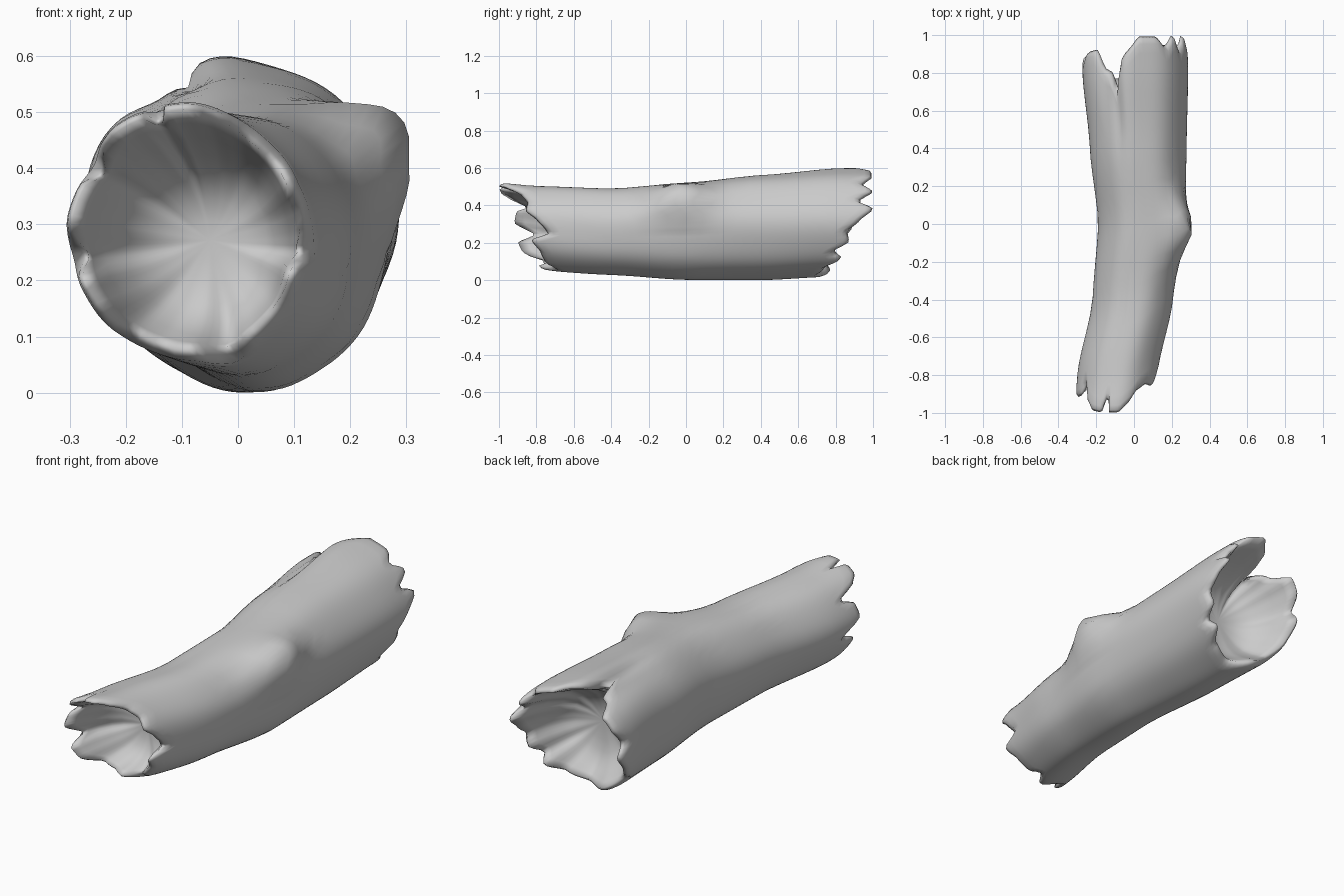
import bpy, bmesh
from math import sin, cos, radians, exp

if "Cube" in bpy.data.objects:
    bpy.data.objects.remove(bpy.data.objects["Cube"])

SEGMENTS = 90

# Trunk sections: y, centre x, centre z, half width, half height
SECTIONS = [(-1.0, -.122, .29, .2, .225), (-.8, -.093, .275, .212, .225),
            (-.4, -.013, .26, .212, .23), (0, .03, .265, .228, .26),
            (.4, .008, .283, .255, .28), (.8, -.01, .305, .28, .285),
            (1.0, -.01, .31, .274, .28)]

# Broken rims: angle around the trunk, y of the edge
FRONT = [(0, -.76), (12, -.8), (25, -.86), (40, -.85), (55, -.88), (70, -.96), (82, -1),
         (96, -1), (102, -.91), (109, -1), (125, -.99), (135, -.95), (146, -.85),
         (158, -.91), (175, -.92), (190, -.81), (203, -.9), (218, -.88), (235, -.77),
         (252, -.76), (270, -.79), (285, -.71), (300, -.76), (320, -.78), (342, -.83),
         (352, -.74), (360, -.76)]
BACK = [(0, .92), (15, 1), (26, .92), (38, 1), (50, .94), (64, .99), (84, .99), (97, .92),
        (105, .87), (112, .7), (119, .8), (128, .82), (140, .92), (155, .91),
        (172, .85), (185, .89), (205, .82), (225, .74), (250, .77), (275, .71),
        (300, .75), (315, .83), (325, .79), (337, .87), (350, .86), (360, .92)]


def lookup(table, key):
    """Eased interpolation of the remaining columns of a table."""
    key = min(max(key, table[0][0]), table[-1][0])
    for a, b in zip(table, table[1:]):
        if key <= b[0]:
            t = (key - a[0]) / (b[0] - a[0])
            t = .5 * t + .5 * t * t * (3 - 2 * t)
            return [p + (q - p) * t for p, q in zip(a[1:], b[1:])]


def bell(value, centre, width):
    return exp(-((value - centre) / width) ** 2)


def surface(deg, y, scale=1.0):
    """Point on the trunk at an angle and a length, shrunk for inner walls."""
    cx, cz, rx, rz = lookup(SECTIONS, y)
    a = radians(deg)
    swell = 1 + .015 * sin(3 * a + 2 * y) + .01 * sin(7 * a + 1.5 * y)
    swell += .4 * bell(deg, 36, 22) * bell(y, -.03, .14)      # broken branch knot
    swell += .02 * bell(deg, 97, 12) * bell(y, .9, .3)
    swell -= .11 * bell(deg, 122, 14) * bell(y, .9, .4)       # sunken side of the split
    swell -= .06 * bell(deg, 111, 6) * bell(y, .6, .2)        # split in the bark
    swell -= .12 * bell(deg, 300, 40) * bell(y, -.85, .1)     # lower lip curling in
    return (cx + rx * cos(a) * swell * scale, y, cz + rz * sin(a) * swell * scale)


def column(deg):
    """One lengthwise strip: front hollow, rim, bark, rim, back hollow."""
    f, b = lookup(FRONT, deg)[0], lookup(BACK, deg)[0]
    # Notches between the splinters bend inward
    f_lip = .98 - .8 * max(0, f - sum(lookup(FRONT, (deg + d) % 360)[0] for d in (-14, 14)) / 2)
    b_lip = .98 + .6 * min(0, b - sum(lookup(BACK, (deg + d) % 360)[0] for d in (-14, 14)) / 2)
    hollow = [(.15, 1), (.32, .97), (.5, .89), (.65, .72), (.77, .45), (.85, .2)]
    pts = [surface(deg, f + (-.63 - f) * t, s) for s, t in hollow]
    pts.append(surface(deg, f, f_lip - .05))
    for i in range(25):
        t = i / 24
        t = .4 * t + .6 * t * t * (3 - 2 * t)
        edge = f_lip if i == 0 else b_lip if i == 24 else 1
        lip = .012 if i == 0 else -.012 if i == 24 else 0
        pts.append(surface(deg, f + (b - f) * t + lip, edge))
    pts.append(surface(deg, b, b_lip - .05))
    return pts + [surface(deg, b + (.62 - b) * t, s) for s, t in reversed(hollow)]


# Hollow log skin
bm = bmesh.new()
strips = [[bm.verts.new(p) for p in column(360 * i / SEGMENTS)] for i in range(SEGMENTS)]
for i, strip in enumerate(strips):
    after = strips[(i + 1) % SEGMENTS]
    for j in range(len(strip) - 1):
        bm.faces.new((strip[j], after[j], after[j + 1], strip[j + 1]))

# Floors of the two hollows
for end in (0, -1):
    ring = [s[end] for s in strips]
    centre = bm.verts.new([sum(v.co[k] for v in ring) / SEGMENTS for k in range(3)])
    for i in range(SEGMENTS):
        bm.faces.new((ring[i], ring[(i + 1) % SEGMENTS], centre))
bmesh.ops.recalc_face_normals(bm, faces=bm.faces)

# Stand on the ground and centre
for axis in range(3):
    values = [v.co[axis] for v in bm.verts]
    shift = min(values) if axis == 2 else (min(values) + max(values)) / 2
    for v in bm.verts:
        v.co[axis] -= shift

mesh = bpy.data.meshes.new("hollow_log")
bm.to_mesh(mesh)
bm.free()
log = bpy.data.objects.new("hollow_log", mesh)
bpy.context.collection.objects.link(log)
for poly in mesh.polygons:
    poly.use_smooth = True

grey = bpy.data.materials.new("plain_grey")
grey.use_nodes = True
grey.diffuse_color = (.6, .6, .6, 1)
grey.node_tree.nodes["Principled BSDF"].inputs["Base Color"].default_value = (.6, .6, .6, 1)
mesh.materials.append(grey)
